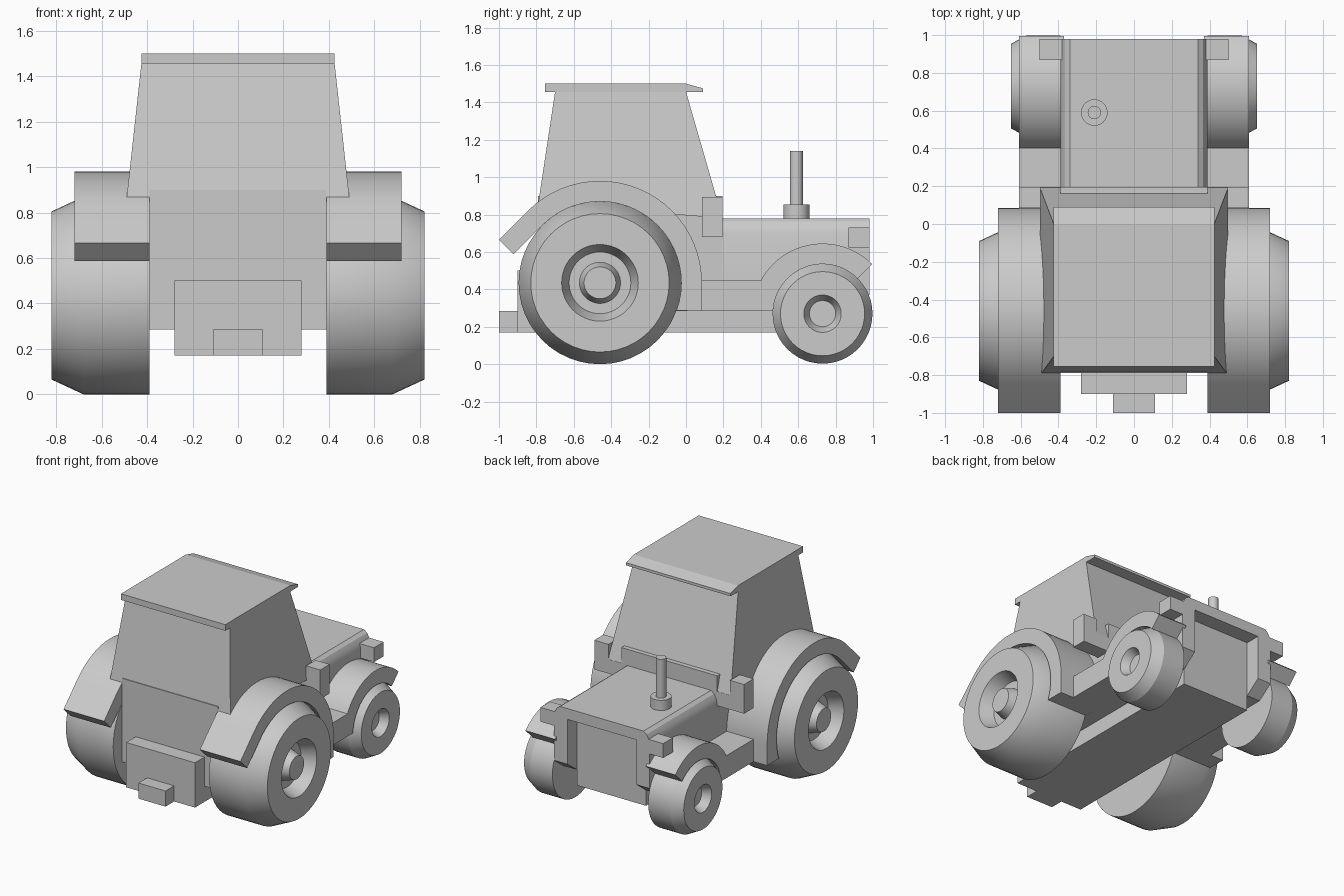
import bpy, bmesh
from math import sin, cos, pi, radians

if "Cube" in bpy.data.objects:
    bpy.data.objects.remove(bpy.data.objects["Cube"])


def finish(name, bm, mirror=False, smooth=False):
    bmesh.ops.recalc_face_normals(bm, faces=bm.faces)
    me = bpy.data.meshes.new(name)
    bm.to_mesh(me)
    bm.free()
    ob = bpy.data.objects.new(name, me)
    bpy.context.collection.objects.link(ob)
    if mirror:
        ob.modifiers.new("Mirror", 'MIRROR')
    if smooth:
        bpy.ops.object.select_all(action='DESELECT')
        ob.select_set(True)
        bpy.context.view_layer.objects.active = ob
        bpy.ops.object.shade_smooth_by_angle(angle=radians(25))
    return ob


def prism(name, pts, lo, hi, axis='x', mirror=False, smooth=False, width=None):
    """Extrude a profile: (y, z) along x or (x, z) along y; width(z) flares an x prism."""
    bm = bmesh.new()
    rings = []
    for side, d in ((-1, lo), (1, hi)):
        ring = []
        for a, z in pts:
            x = side * width(z) if width else d
            ring.append(bm.verts.new((x, a, z) if axis == 'x' else (a, d, z)))
        rings.append(ring)
        bm.faces.new(ring)
    n = len(pts)
    for i in range(n):
        j = (i + 1) % n
        bm.faces.new((rings[0][i], rings[0][j], rings[1][j], rings[1][i]))
    return finish(name, bm, mirror, smooth)


def box(name, x, y, z, mirror=False):
    pts = [(y[0], z[0]), (y[1], z[0]), (y[1], z[1]), (y[0], z[1])]
    return prism(name, pts, x[0], x[1], mirror=mirror)


def lathe(name, prof, centre, axis='x', mirror=False, segs=48):
    """Revolve (distance along axis, radius) points and cap both ends."""
    bm = bmesh.new()
    rings = []
    for d, r in prof:
        ring = []
        for i in range(segs):
            u, v = r * cos(2 * pi * i / segs), r * sin(2 * pi * i / segs)
            co = (d, centre[0] + u, centre[1] + v) if axis == 'x' else (centre[0] + u, centre[1] + v, d)
            ring.append(bm.verts.new(co))
        rings.append(ring)
    for a, b in zip(rings, rings[1:]):
        for i in range(segs):
            j = (i + 1) % segs
            bm.faces.new((a[i], a[j], b[j], b[i]))
    bm.faces.new(rings[0])
    bm.faces.new(rings[-1])
    return finish(name, bm, mirror, True)


def arc(c, r, a0, a1, n=24):
    return [(c[0] + r * cos(radians(a0 + (a1 - a0) * i / n)),
             c[1] + r * sin(radians(a0 + (a1 - a0) * i / n))) for i in range(n + 1)]


REAR, FRONT = (-0.46, 0.435), (0.73, 0.27)

# Wheels with dished centres
lathe("rear_wheel", [(0.39, 0.435), (0.68, 0.435), (0.82, 0.37), (0.82, 0.205), (0.72, 0.165),
                     (0.72, 0.11), (0.80, 0.085)], REAR, mirror=True)
lathe("front_wheel", [(0.39, 0.267), (0.57, 0.267), (0.65, 0.225), (0.65, 0.10), (0.59, 0.07)],
      FRONT, mirror=True)

# Fenders: arcs over the wheels, the rear one with a straight tail
prism("rear_fender", [(0.085, 0.285)] + arc(REAR, 0.545, 0, 135) + [(-1.0, 0.665), (-0.922, 0.587)]
      + arc(REAR, 0.435, 135, -20), 0.39, 0.72, mirror=True, smooth=True)
prism("front_fender", arc(FRONT, 0.375, 45, 151) + arc(FRONT, 0.265, 151, 45),
      0.37, 0.61, mirror=True, smooth=True)
prism("side_step", [(0.085, 0.285), (0.465, 0.285)] + arc(FRONT, 0.265, 176, 143, 6)
      + [(0.42, 0.45), (0.085, 0.45)], 0.27, 0.61, mirror=True)

# Chassis, rear box and hitch
box("chassis", (-0.28, 0.28), (-0.79, 0.865), (0.17, 0.60))
box("rear_box", (-0.28, 0.28), (-0.90, -0.78), (0.17, 0.50))
box("hitch", (-0.11, 0.11), (-1.0, -0.89), (0.17, 0.285))

# Cab: lower body, flared upper body, front flanges, roof
box("cab_base", (-0.39, 0.39), (-0.79, 0.195), (0.285, 0.90))
prism("cab", [(-0.79, 0.86), (-0.70, 1.456), (0.0, 1.456), (0.195, 0.78)], 0, 0,
      width=lambda z: 0.425 + (1.456 - z) * 0.11)
box("cab_flange", (0.38, 0.50), (0.085, 0.195), (0.68, 0.785), mirror=True)
box("side_box", (0.495, 0.61), (0.085, 0.195), (0.68, 0.895), mirror=True)
prism("roof", [(-0.755, 1.455), (-0.755, 1.50), (0.0, 1.50), (0.09, 1.475), (0.09, 1.455)],
      -0.425, 0.425)

# Hood with rounded shoulders, brow over the recessed grille
shoulder = [(0.39, 0.70), (0.38, 0.735), (0.365, 0.762), (0.34, 0.78)]
top = shoulder + [(-x, z) for x, z in reversed(shoulder)]
prism("hood", [(0.39, 0.285)] + top + [(-0.39, 0.285)], 0.19, 0.865, 'y', smooth=True)
prism("hood_brow", top, 0.865, 0.98, 'y', smooth=True)

# Side fins of the nose and headlights
prism("nose_fin", [(0.865, 0.285), (0.98, 0.37), (0.98, 0.70), (0.865, 0.70)], 0.28, 0.39, mirror=True)
box("headlight", (0.345, 0.50), (0.868, 0.98), (0.625, 0.73), mirror=True)

# Exhaust
lathe("exhaust", [(0.77, 0.07), (0.855, 0.07), (0.855, 0.035), (1.14, 0.035)],
      (-0.21, 0.59), 'z', segs=32)
